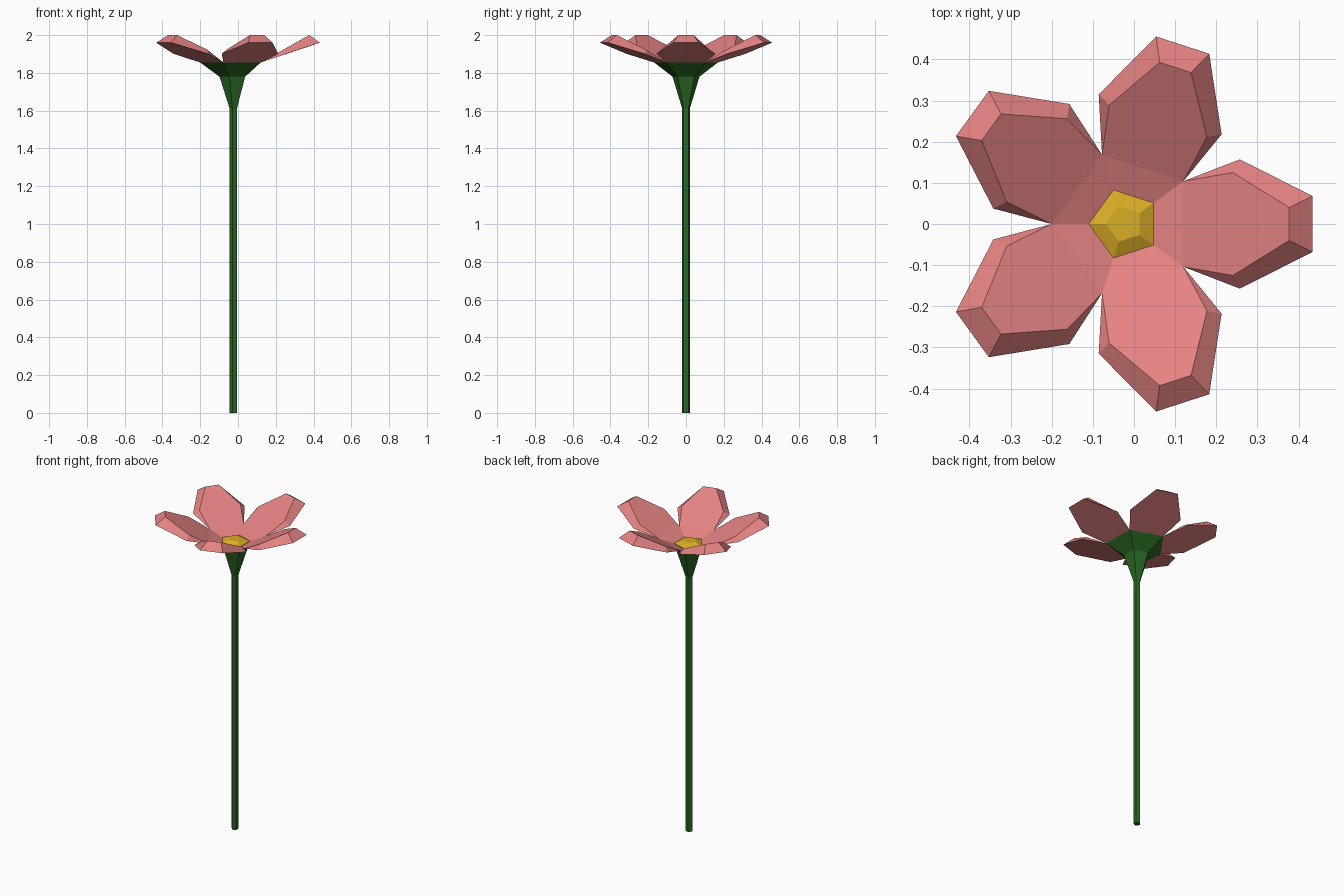
import bpy, bmesh, math

if "Cube" in bpy.data.objects:
    bpy.data.objects.remove(bpy.data.objects["Cube"])

CX = -0.023          # flower axis sits slightly left of the origin
SIDES = 5
STEP = 2 * math.pi / SIDES


def material(name, rgb):
    m = bpy.data.materials.new(name)
    m.diffuse_color = (*rgb, 1)
    m.use_nodes = True
    m.node_tree.nodes["Principled BSDF"].inputs["Base Color"].default_value = m.diffuse_color
    return m


def finish(bm, name, mat):
    bmesh.ops.remove_doubles(bm, verts=bm.verts, dist=1e-5)
    me = bpy.data.meshes.new(name)
    bm.to_mesh(me)
    bm.free()
    me.materials.append(mat)
    ob = bpy.data.objects.new(name, me)
    bpy.context.collection.objects.link(ob)
    return ob


def ring(bm, r, z):
    return [bm.verts.new((CX + r * math.cos(STEP * (k + 0.5)),
                          r * math.sin(STEP * (k + 0.5)), z)) for k in range(SIDES)]


def loft(bm, profile, cap_bottom=False, cap_top=False):
    """Five-sided skin through (radius, height) pairs."""
    rings = [ring(bm, r, z) for r, z in profile]
    for a, b in zip(rings, rings[1:]):
        for i in range(SIDES):
            j = (i + 1) % SIDES
            bm.faces.new((a[i], a[j], b[j], b[i]))
    if cap_bottom:
        bm.faces.new(rings[0][::-1])
    if cap_top:
        bm.faces.new(rings[-1])


green = material("leaf green", (0.023, 0.135, 0.016))
pink = material("petal pink", (0.78, 0.225, 0.225))
yellow = material("pollen yellow", (0.70, 0.42, 0.02))

# Stem
bm = bmesh.new()
loft(bm, [(0.021, 0), (0.021, 1.61)], cap_bottom=True)
finish(bm, "stem", green)

# Calyx flaring out under the petals
bm = bmesh.new()
loft(bm, [(0.021, 1.61), (0.075, 1.78), (0.177, 1.855)])
finish(bm, "calyx", green)

# Petals: shallow bowl plus five wedge-shaped solid petals
bm = bmesh.new()
loft(bm, [(0.177, 1.855), (0.08, 1.82)], cap_top=True)
base = (0.1432, 0.104, 1.855)
rim = [(0.28, 0.157, 1.901), (0.457, 0.068, 1.96)]
top = [(0.263, 0.125, 1.923), (0.40, 0.04, 2.0)]


def outline(points):
    half = [base] + points
    return [(x, -y, z) for x, y, z in half] + half[::-1]


for k in range(SIDES):
    c, s = math.cos(STEP * k), math.sin(STEP * k)
    lo, hi = [[bm.verts.new((CX + x * c - y * s, x * s + y * c, z))
               for x, y, z in outline(p)] for p in (rim, top)]
    hi[0], hi[-1] = lo[0], lo[-1]       # both skins share the base edge
    bm.faces.new(hi)
    bm.faces.new(lo[::-1])
    for i in range(5):
        face = list(dict.fromkeys((lo[i], lo[i + 1], hi[i + 1], hi[i])))
        bm.faces.new(face)
bmesh.ops.delete(bm, geom=[v for v in bm.verts if not v.link_faces], context='VERTS')
finish(bm, "petals", pink)

# Raised flower centre
bm = bmesh.new()
loft(bm, [(0.087, 1.815), (0.087, 1.825), (0.045, 1.843)], cap_bottom=True, cap_top=True)
finish(bm, "flower_centre", yellow)
